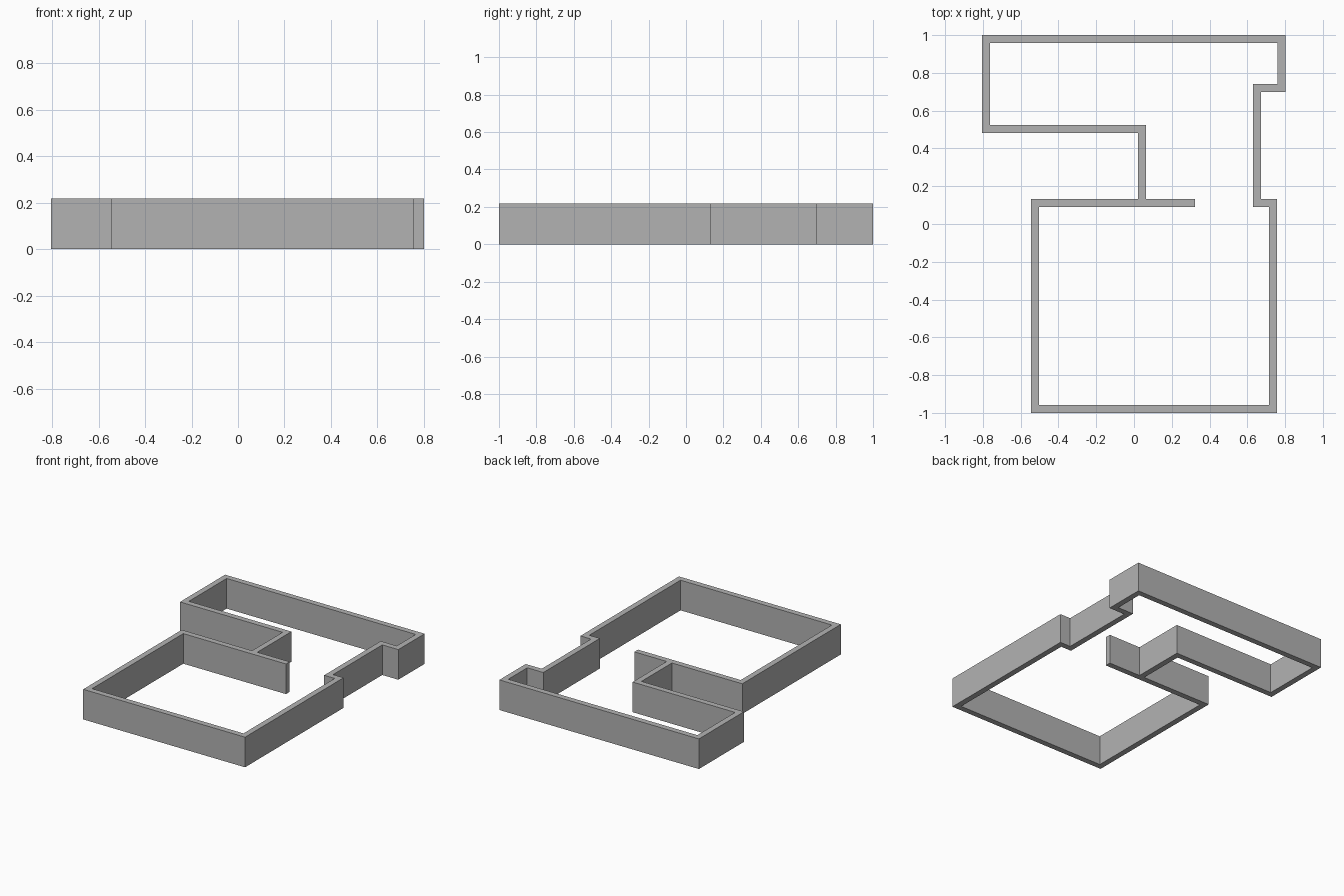
import bpy
import bmesh

cube = bpy.data.objects.get("Cube")
if cube:
    bpy.data.objects.remove(cube, do_unlink=True)

HALF = 0.021      # half the wall thickness
HEIGHT = 0.219

# Centre line of the closed wall loop, starting at the junction
corners = [
    (0.042, 0.111), (-0.524, 0.111), (-0.524, -0.979), (0.736, -0.979),
    (0.736, 0.111), (0.651, 0.111), (0.651, 0.719), (0.78, 0.719),
    (0.78, 0.979), (-0.783, 0.979), (-0.783, 0.503), (0.042, 0.503),
]
spur_end = (0.302, 0.111)

bm = bmesh.new()


def add_rect(x0, x1, y0, y1):
    """Flat rectangle facing up."""
    bm.faces.new([bm.verts.new((x, y, 0)) for x, y in
                  ((x0, y0), (x1, y0), (x1, y1), (x0, y1))])


def add_run(a, b):
    """Straight wall strip between two corner squares."""
    (ax, bx), (ay, by) = sorted((a[0], b[0])), sorted((a[1], b[1]))
    if bx - ax > by - ay:
        add_rect(ax + HALF, bx - HALF, ay - HALF, ay + HALF)
    else:
        add_rect(ax - HALF, ax + HALF, ay + HALF, by - HALF)


# Floor plan: a square at each corner, strips between them
for x, y in corners + [spur_end]:
    add_rect(x - HALF, x + HALF, y - HALF, y + HALF)
for a, b in zip(corners, corners[1:] + corners[:1]):
    add_run(a, b)
add_run(corners[0], spur_end)
bmesh.ops.remove_doubles(bm, verts=bm.verts, dist=0.001)

mesh = bpy.data.meshes.new("room_walls")
bm.to_mesh(mesh)
bm.free()
walls = bpy.data.objects.new("room_walls", mesh)
bpy.context.collection.objects.link(walls)

# Raise the plan to full wall height
solid = walls.modifiers.new("wall_height", "SOLIDIFY")
solid.thickness = HEIGHT
solid.offset = 1

# Plain grey walls
grey = bpy.data.materials.new("wall_grey")
grey.use_nodes = True
colour = (0.45, 0.45, 0.45, 1)
grey.diffuse_color = colour
grey.node_tree.nodes["Principled BSDF"].inputs["Base Color"].default_value = colour
mesh.materials.append(grey)
